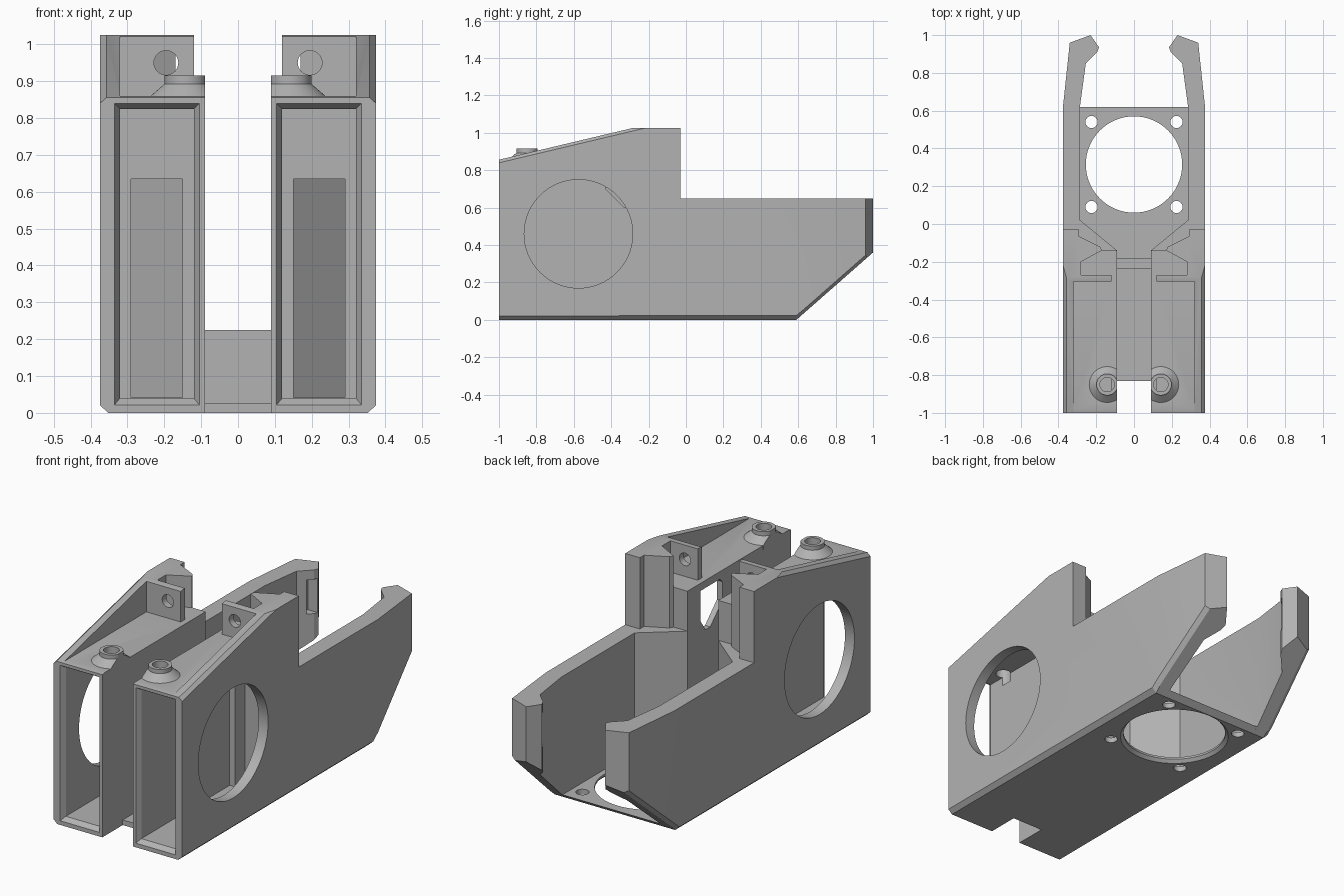
import bpy, bmesh, math

if "Cube" in bpy.data.objects:
    bpy.data.objects.remove(bpy.data.objects["Cube"])

grey = bpy.data.materials.new("plain grey")
grey.diffuse_color = (0.45, 0.45, 0.45, 1)
grey.use_nodes = True
grey.node_tree.nodes["Principled BSDF"].inputs["Base Color"].default_value = grey.diffuse_color


def loft(name, rings):
    """Closed solid through rings of equal point count."""
    bm = bmesh.new()
    vs = [[bm.verts.new(p) for p in r] for r in rings]
    n = len(vs[0])
    for a, b in zip(vs, vs[1:]):
        for i in range(n):
            j = (i + 1) % n
            bm.faces.new((a[i], a[j], b[j], b[i]))
    bm.faces.new(vs[0])
    bm.faces.new(vs[-1])
    bmesh.ops.recalc_face_normals(bm, faces=bm.faces)
    me = bpy.data.meshes.new(name)
    bm.to_mesh(me)
    bm.free()
    me.materials.append(grey)
    ob = bpy.data.objects.new(name, me)
    bpy.context.collection.objects.link(ob)
    return ob


def plan(name, pts, z0, z1):
    return loft(name, [[(x, y, z) for x, y in pts] for z in (z0, z1)])


def side(name, pts, x0, x1):
    return loft(name, [[(x, y, z) for y, z in pts] for x in (x0, x1)])


def box(name, x0, x1, y0, y1, z0, z1):
    return plan(name, [(x0, y0), (x1, y0), (x1, y1), (x0, y1)], z0, z1)


def turned(name, c, axis, steps, n=48):
    """Round solid; steps are (radius, position along axis)."""
    rings = []
    for r, h in steps:
        ring = []
        for i in range(n):
            a = 2 * math.pi * i / n
            p = [c[0] + r * math.cos(a), c[1] + r * math.sin(a)]
            p.insert("xyz".index(axis), h)
            ring.append(tuple(p))
        rings.append(ring)
    return loft(name, rings)


def combine(ob, tool, op):
    m = ob.modifiers.new("b", 'BOOLEAN')
    m.operation, m.object, m.solver = op, tool, 'EXACT'
    dg = bpy.context.evaluated_depsgraph_get()
    me = bpy.data.meshes.new_from_object(ob.evaluated_get(dg))
    ob.modifiers.clear()
    ob.data = me
    bpy.data.objects.remove(tool)


def cut(ob, tool):
    combine(ob, tool, 'DIFFERENCE')


def join(ob, tool):
    combine(ob, tool, 'UNION')


# Right half: lower wall with hooked arm, duct block, upper wall with tab and spur
half = plan("bracket_body", [
    (.09, -1), (.375, -1), (.375, .63), (.34, .96), (.23, 1), (.185, .935),
    (.195, .91), (.255, .85), (.285, .63), (.285, .02), (.09, -.14)], 0, .65)
join(half, plan("duct_block", [
    (.09, -1), (.375, -1), (.375, -.03), (.29, -.03), (.29, -.065),
    (.18, -.12), (.17, -.14), (.09, -.14)], .6, .86))
join(half, plan("upper_wall", [
    (.32, -1), (.375, -1), (.375, -.03), (.29, -.03), (.29, -.065), (.18, -.12),
    (.17, -.14), (.28, -.2), (.28, -.27), (.12, -.27), (.12, -.305), (.32, -.305)],
    .84, 1.025))

# Side outline trims the slope on top and the sloped rear
combine(half, side("side_outline", [
    (-1.1, -.1), (.476, -.1), (.59, 0), (1, .36), (1.1, .36), (1.1, .8), (-.02, .8),
    (-.02, 1.1), (-.25, 1.1), (-.28, 1.027), (-1, .856), (-1.1, .832)],
    -.1, .6), 'INTERSECT')

# Chamfers along the lower and upper outer edges
cut(half, loft("low_chamfer", [
    [(.376 + dx, y, .022 + dz), (.35 + dx, y, -.002 + dz), (.43 + dx, y, -.06 + dz)]
    for y, dx, dz in [(-1.1, 0, 0), (.59, 0, .002), (.63, 0, .035),
                      (.96, -.035, .325), (1.1, -.05, .448)]]))
cut(half, loft("top_chamfer", [
    [(.377, y, .838 + dz), (.35, y, .862 + dz), (.43, y, .95 + dz)]
    for y, dz in [(-1.1, -.024), (-.2, .19)]]))

# Nozzle collar on the duct roof
join(half, turned("collar", (.142, -.85), 'z',
                  [(.095, .84), (.095, .86), (.057, .893), (.057, .915)]))
cut(half, turned("collar_bore", (.142, -.85), 'z', [(.038, .78), (.038, 1)]))
cut(half, box("collar_trim", 0, .0895, -1.1, -.6, .5, 1.1))


# Duct cavity with flared mouth, then the passage ending on the slanted panel
def frame(x0, x1, z0, z1, y):
    return [(x0, y, z0), (x1, y, z0), (x1, y, z1), (x0, y, z1)]


cut(half, loft("duct_cavity", [
    frame(.1, .34, .017, .845, -1.01), frame(.105, .335, .022, .84, -1),
    frame(.12, .32, .04, .825, -.975), frame(.12, .32, .04, .825, -.24)]))
cut(half, plan("duct_passage", [
    (.15, -.3), (.29, -.3), (.29, -.03), (.15, -.155)], .042, .635))

# Round side window, tab screw hole, recess in the hook
cut(half, turned("side_window", (-.575, .46), 'x', [(.29, .3), (.29, .5)], 64))
cut(half, turned("tab_hole", (.195, .95), 'y', [(.033, -.35), (.033, -.24)], 32))
cut(half, box("hook_recess", .15, .245, .885, .93, .42, .6))

# Mirror to the left side
other = half.copy()
other.data = half.data.copy()
bpy.context.collection.objects.link(other)
for v in other.data.vertices:
    v.co.x *= -1
other.data.flip_normals()

# Wire openings differ on the two inner walls
cut(half, side("right_wire_hole", [
    (-.43, .7), (-.33, .6), (-.29, .6), (-.25, .66), (-.25, .82), (-.41, .82),
    (-.43, .8)], .05, .14))
cut(other, side("left_wire_hole", [
    (-.43, .06), (-.41, .042), (-.25, .042), (-.25, .2), (-.29, .265), (-.33, .265),
    (-.43, .165)], -.14, -.05))

# Floor with sloped rear edge and the low cross wall
floor = side("floor", [(-.83, 0), (.59, 0), (.62, .027), (-.83, .027)], -.3, .3)
for s in (-1, 1):  # clear the duct interiors above the floor
    cut(floor, box("floor_trim", s * .11, s * .32, -.9, -.2, .02, .1))
join(half, floor)
join(half, other)
join(half, box("cross_wall", -.1, .1, -.235, -.18, .01, .225))

# Fan opening and its four screw holes
cut(half, turned("fan_opening", (0, .315), 'z',
                 [(.28, -.01), (.255, .016), (.255, .1)], 64))
for x in (-.225, .225):
    for y in (.09, .54):
        cut(half, turned("screw_hole", (x, y), 'z', [(.032, -.05), (.032, .1)], 24))

# Smooth the round walls, keep the edges crisp
half.name = "bracket_body"
bpy.ops.object.select_all(action='DESELECT')
half.select_set(True)
bpy.context.view_layer.objects.active = half
bpy.ops.object.shade_smooth_by_angle(angle=math.radians(20))
